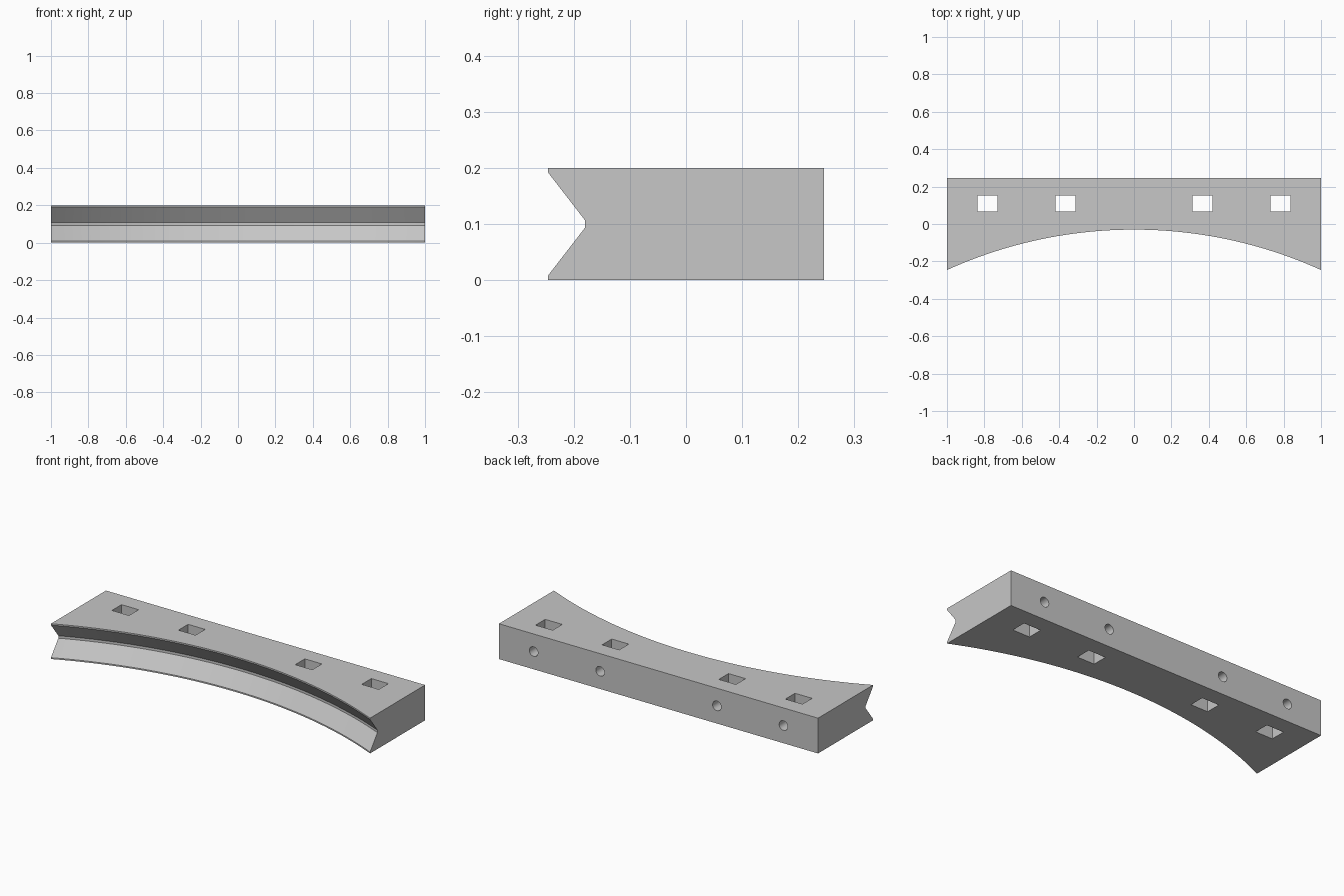
import bpy, bmesh, math
from mathutils import Matrix

if "Cube" in bpy.data.objects:
    bpy.data.objects.remove(bpy.data.objects["Cube"])

HALF, BACK, HEIGHT = 1.0, 0.246, 0.2
RADIUS, CENTRE_Y = 2.423, -2.453     # concave front arc
DEPTH, LIP, FLOOR = 0.06, 0.008, 0.007   # V-groove
COLUMNS = 48
HOLES_X = [s * x for s in (-1, 1) for x in (0.366, 0.783)]

grey = bpy.data.materials.new("Plain grey")
grey.use_nodes = True
grey.diffuse_color = (0.57, 0.57, 0.57, 1)
grey.node_tree.nodes["Principled BSDF"].inputs["Base Color"].default_value = grey.diffuse_color


def make_object(name, bm):
    bmesh.ops.recalc_face_normals(bm, faces=bm.faces)
    mesh = bpy.data.meshes.new(name)
    bm.to_mesh(mesh)
    bm.free()
    mesh.materials.append(grey)
    obj = bpy.data.objects.new(name, mesh)
    bpy.context.collection.objects.link(obj)
    return obj


def section(x):
    """Cross-section of the bar at x, with its front following the arc."""
    lip = CENTRE_Y + math.sqrt(RADIUS ** 2 - x * x)
    deep = CENTRE_Y + math.sqrt((RADIUS + DEPTH) ** 2 - x * x)
    mid = HEIGHT / 2
    return [(BACK, 0), (lip, 0), (lip, LIP), (deep, mid - FLOOR), (deep, mid + FLOOR),
            (lip, HEIGHT - LIP), (lip, HEIGHT), (BACK, HEIGHT)]


# Bar with curved, grooved front
bm = bmesh.new()
rings = []
for i in range(COLUMNS + 1):
    x = -HALF + 2 * HALF * i / COLUMNS
    rings.append([bm.verts.new((x, y, z)) for y, z in section(x)])
for a, b in zip(rings, rings[1:]):
    for j in range(len(a)):
        k = (j + 1) % len(a)
        bm.faces.new((a[j], a[k], b[k], b[j]))
bm.faces.new(rings[0])
bm.faces.new(rings[-1])
# Merge the flat top, bottom and back strips
bmesh.ops.dissolve_limit(bm, angle_limit=0.001, verts=bm.verts, edges=bm.edges)
bar = make_object("grooved_bar", bm)

# Rectangular slots through the height
bm = bmesh.new()
for x in HOLES_X:
    bmesh.ops.create_cube(bm, size=1, matrix=Matrix.Translation((x, 0.109, HEIGHT / 2))
                          @ Matrix.Diagonal((0.107, 0.086, 0.4, 1)))
slots = make_object("slot_cutter", bm)

# Round bolt holes from the back into the slots
bm = bmesh.new()
for x in HOLES_X:
    bmesh.ops.create_cone(bm, cap_ends=True, segments=32, radius1=0.027, radius2=0.027, depth=0.2,
                          matrix=Matrix.Translation((x, 0.21, HEIGHT / 2))
                          @ Matrix.Rotation(math.pi / 2, 4, 'X'))
bolts = make_object("bolt_hole_cutter", bm)

bpy.ops.object.select_all(action='DESELECT')
bpy.context.view_layer.objects.active = bar
bar.select_set(True)
for cutter in (slots, bolts):
    cutter.hide_render = True
    mod = bar.modifiers.new("Cut", 'BOOLEAN')
    mod.operation, mod.solver, mod.object = 'DIFFERENCE', 'EXACT', cutter
    bpy.ops.object.modifier_apply(modifier=mod.name)
    bpy.data.objects.remove(cutter)

bpy.ops.object.shade_smooth_by_angle(angle=math.radians(25))
